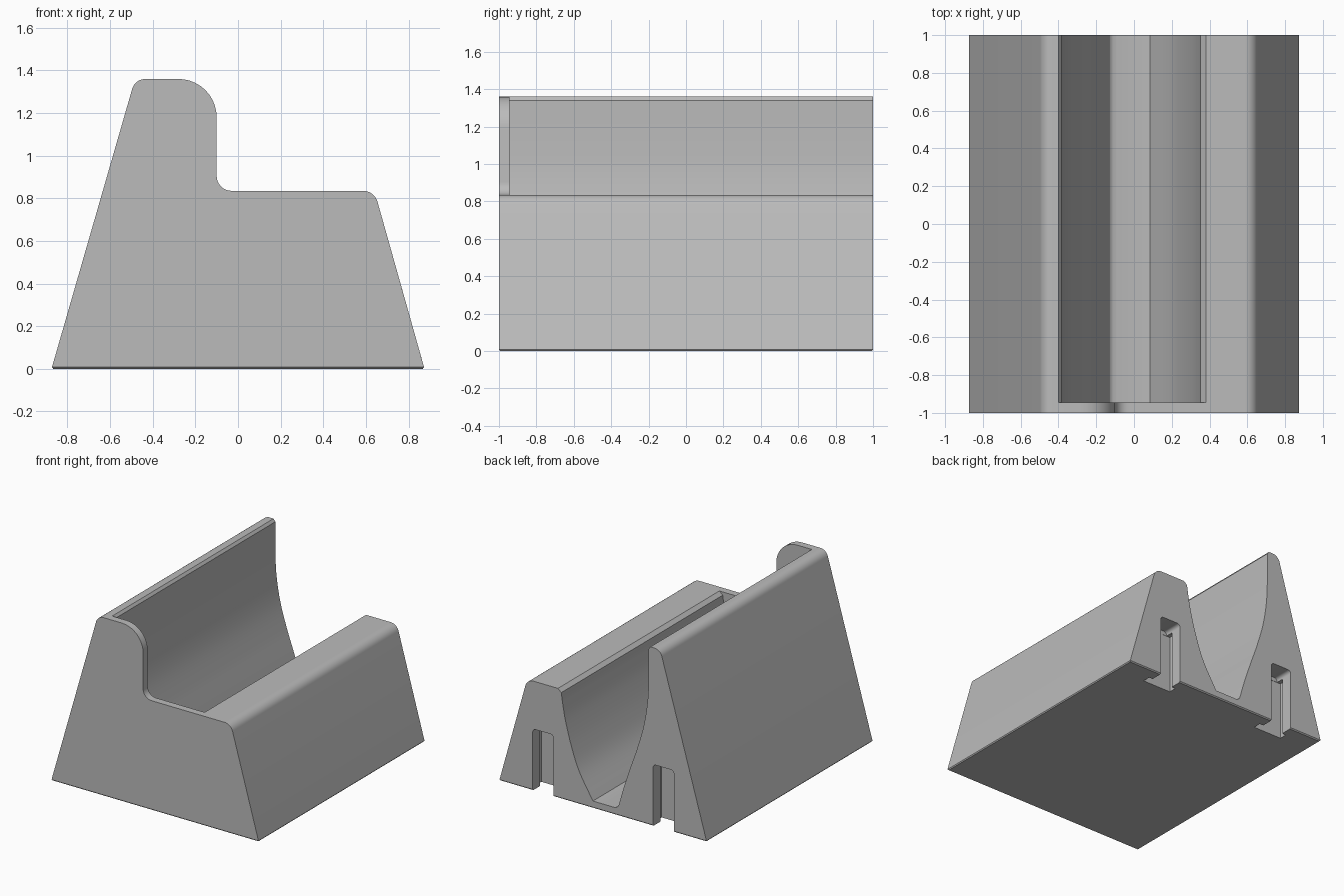
import bpy, bmesh, math
from mathutils import Vector

if "Cube" in bpy.data.objects:
    bpy.data.objects.remove(bpy.data.objects["Cube"])


def rounded(corners, steps=10):
    """Polygon from (x, z, radius) corners, with circular fillets."""
    out, n = [], len(corners)
    for i, (x, z, r) in enumerate(corners):
        p = Vector((x, z))
        if r == 0:
            out.append(p)
            continue
        a = (Vector(corners[i - 1][:2]) - p).normalized()
        b = (Vector(corners[(i + 1) % n][:2]) - p).normalized()
        half = a.angle(b) / 2
        centre = p + (a + b).normalized() * (r / math.sin(half))
        t = r / math.tan(half)
        va, vb = p + a * t - centre, p + b * t - centre
        sweep = va.angle(vb)
        for k in range(steps + 1):
            f = k / steps
            out.append(centre + (va * math.sin((1 - f) * sweep) + vb * math.sin(f * sweep)) / math.sin(sweep))
    return out


def smooth_curve(pts, steps=6):
    """Catmull-Rom curve through the points."""
    p = [Vector(q) for q in pts]
    p = [2 * p[0] - p[1]] + p + [2 * p[-1] - p[-2]]
    out = []
    for i in range(1, len(p) - 2):
        a, b, c, d = p[i - 1:i + 3]
        for k in range(steps):
            t = k / steps
            out.append(0.5 * (2 * b + (c - a) * t + (2 * a - 5 * b + 4 * c - d) * t ** 2
                              + (3 * b - a - 3 * c + d) * t ** 3))
    return out + [p[-2]]


def extrude(name, profile, y0, y1, base_bevel=0):
    """Extrude an (x, z) profile along y."""
    bm = bmesh.new()
    face = bm.faces.new([bm.verts.new((x, y0, z)) for x, z in profile])
    new = bmesh.ops.extrude_face_region(bm, geom=[face])["geom"]
    bmesh.ops.translate(bm, vec=(0, y1 - y0, 0), verts=[v for v in new if isinstance(v, bmesh.types.BMVert)])
    bmesh.ops.recalc_face_normals(bm, faces=bm.faces)
    if base_bevel:
        edges = [e for e in bm.edges if all(v.co.z < 1e-4 for v in e.verts)]
        bmesh.ops.bevel(bm, geom=edges, offset=base_bevel, segments=1, affect='EDGES')
    mesh = bpy.data.meshes.new(name)
    bm.to_mesh(mesh)
    bm.free()
    obj = bpy.data.objects.new(name, mesh)
    bpy.context.collection.objects.link(obj)
    return obj


def box(x0, x1, z0, z1):
    return [(x0, z0), (x1, z0), (x1, z1), (x0, z1)]


grey = bpy.data.materials.new("grey")
grey.diffuse_color = (0.5, 0.5, 0.5, 1)
grey.use_nodes = True
grey.node_tree.nodes["Principled BSDF"].inputs["Base Color"].default_value = grey.diffuse_color

# Stepped, tapered body with rounded shoulders
body = extrude("holder_body", rounded([
    (-0.875, 0, 0), (0.875, 0, 0), (0.64, 0.835, 0.07), (-0.10, 0.835, 0.07),
    (-0.10, 1.36, 0.18), (-0.483, 1.36, 0.065)]), -1, 1, 0.008)
body.data.materials.append(grey)

# Curved channel, closed by the front wall and open at the back
left = smooth_curve([(-0.385, 1.34), (-0.385, 1.15), (-0.377, 0.95), (-0.345, 0.75), (-0.29, 0.56),
                     (-0.23, 0.39), (-0.17, 0.21), (-0.135, 0.09), (-0.12, 0.065), (-0.095, 0.055)])
right = smooth_curve([(0.085, 0.055), (0.20, 0.25), (0.265, 0.42), (0.315, 0.60), (0.34, 0.73), (0.352, 0.81)])
rim = [(0.38, 0.835), (0.38, 1.6), (-0.40, 1.6), (-0.40, 1.36)]
cutters = [extrude("channel_cutter", left + right + rim, -0.945, 1.1)]

# T-shaped mounting slots in the back
for x in (0.505, -0.51):
    cutters.append(extrude("slot_mouth_cutter", rounded([
        (x - 0.088, -0.1, 0), (x + 0.088, -0.1, 0),
        (x + 0.088, 0.47, 0.025), (x - 0.088, 0.47, 0.025)], 4), 0.852, 1.1))
    cutters.append(extrude("slot_wing_cutter", box(x - 0.12, x + 0.12, -0.1, 0.44), 0.85, 0.91))

for cutter in cutters:
    cutter.hide_render = True
    cutter.hide_set(True)
    mod = body.modifiers.new(cutter.name, 'BOOLEAN')
    mod.operation, mod.solver, mod.object = 'DIFFERENCE', 'EXACT', cutter

# Apply the cuts, then remove the helpers
bpy.context.view_layer.objects.active = body
body.select_set(True)
for mod in list(body.modifiers):
    bpy.ops.object.modifier_apply(modifier=mod.name)
for cutter in cutters:
    bpy.data.objects.remove(cutter)
bpy.ops.object.shade_smooth_by_angle(angle=math.radians(30))
